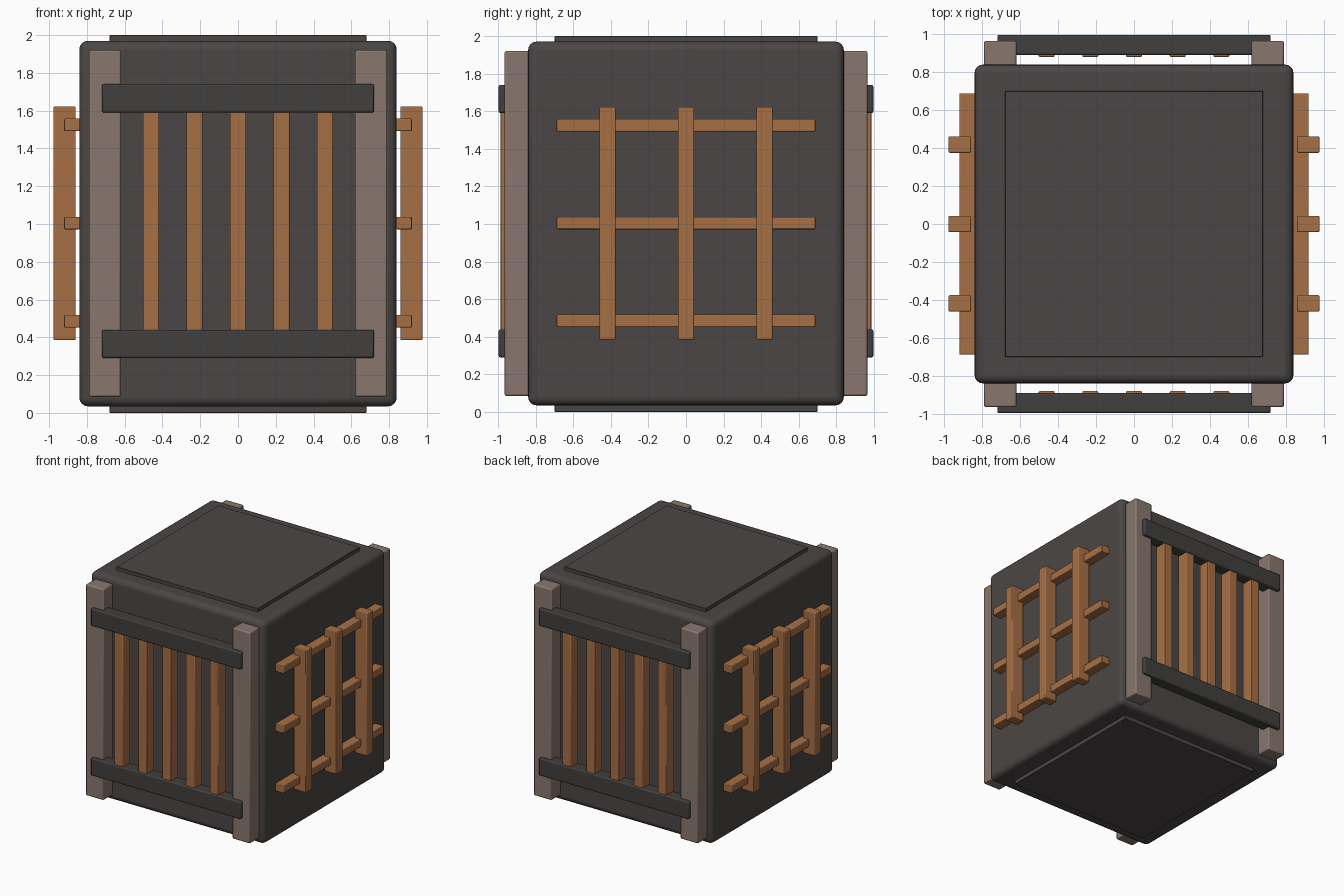
import bpy

cube = bpy.data.objects.get("Cube")
if cube:
    bpy.data.objects.remove(cube, do_unlink=True)


def material(name, rgb):
    m = bpy.data.materials.new(name)
    m.use_nodes = True
    m.diffuse_color = (*rgb, 1)
    bsdf = next(n for n in m.node_tree.nodes if n.type == "BSDF_PRINCIPLED")
    bsdf.inputs["Base Color"].default_value = (*rgb, 1)
    return m


charcoal = material("charcoal", (0.07, 0.062, 0.059))
iron = material("dark iron", (0.052, 0.05, 0.048))
taupe = material("taupe wood", (0.25, 0.185, 0.157))
copper = material("copper wood", (0.39, 0.16, 0.06))


def box(name, x, y, z, mat, bevel=0.008, segments=2):
    """Bevelled box from (min, max) ranges on each axis."""
    ranges = (x, y, z)
    bpy.ops.mesh.primitive_cube_add(size=1, location=[(a + b) / 2 for a, b in ranges])
    ob = bpy.context.object
    ob.name = name
    ob.scale = [abs(b - a) for a, b in ranges]
    bpy.ops.object.transform_apply(location=False, rotation=False, scale=True)
    ob.data.materials.append(mat)
    mod = ob.modifiers.new("soft edges", "BEVEL")
    mod.width = bevel
    mod.segments = segments
    bpy.ops.object.shade_smooth_by_angle()
    return ob


def around(c, width):
    return (c - width / 2, c + width / 2)


# Rounded body with a thin plate above and below
box("body", (-0.84, 0.84), (-0.84, 0.84), (0.035, 1.97), charcoal, 0.045, 4)
box("top_plate", (-0.68, 0.68), (-0.7, 0.7), (1.94, 2.0), charcoal, 0.003, 1)
box("bottom_plate", (-0.68, 0.68), (-0.7, 0.7), (0, 0.06), charcoal, 0.003, 1)

# Front and back: corner posts, cross rails and upright slats
for side, s in (("front", -1), ("back", 1)):
    for hand, h in (("right", -1), ("left", 1)):
        box(f"{side}_{hand}_post", around(h * 0.705, 0.17),
            around(s * 0.895, 0.14), (0.085, 1.92), taupe, 0.01)
    for level, z in (("lower", 0.365), ("upper", 1.665)):
        box(f"{side}_{level}_rail", (-0.72, 0.72),
            around(s * 0.943, 0.107), around(z, 0.15), iron, 0.01)
    for i in range(5):
        box(f"{side}_slat_{i + 1}", around((i - 2) * 0.23, 0.085),
            around(s * 0.933, 0.105), (0.41, 1.62), copper, 0.006)

# Left and right: lattice of crossing bars
for side, s in (("right", -1), ("left", 1)):
    for i in (-1, 0, 1):
        box(f"{side}_lattice_crossbar_{i + 2}", around(s * 0.878, 0.084),
            (-0.688, 0.688), around(1.005 + i * 0.52, 0.066), copper, 0.005)
        box(f"{side}_lattice_upright_{i + 2}", around(s * 0.918, 0.118),
            around(i * 0.418, 0.086), (0.385, 1.622), copper, 0.006)
